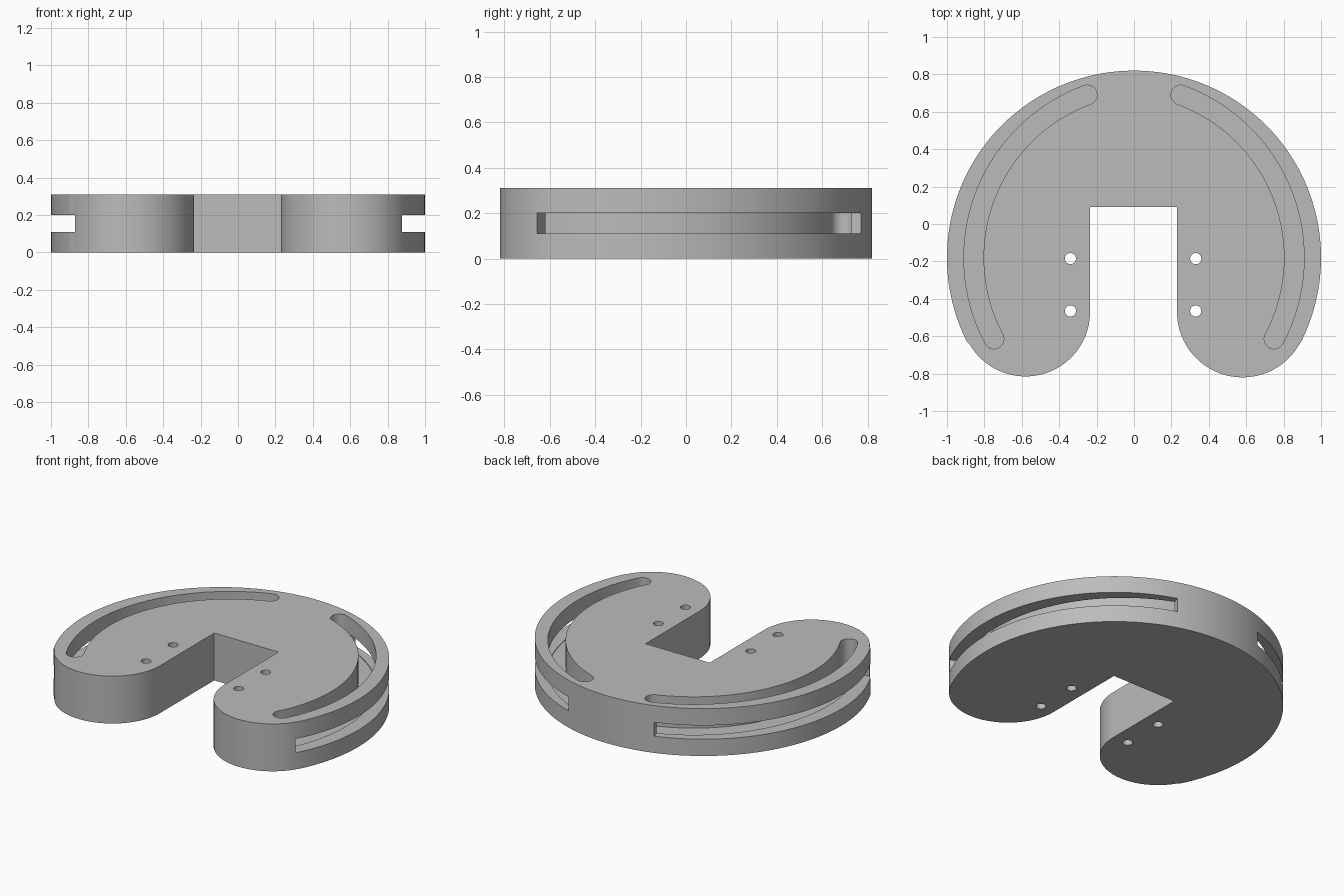
import bpy
import bmesh
from math import cos, sin, radians, pi

cube = bpy.data.objects.get("Cube")
if cube:
    bpy.data.objects.remove(cube, do_unlink=True)

HEIGHT = 0.31
CENTRE = (0, -0.18)
LOBE = (0.58, -0.47)
SLOT_CENTRE_X, SLOT_RADIUS, SLOT_HALF = -0.07, 0.927, 0.0525
SLOT_START, SLOT_END = -28, 69.8

grey = bpy.data.materials.new("plain_grey")
grey.use_nodes = True
colour = (0.5, 0.5, 0.5, 1)
grey.diffuse_color = colour
grey.node_tree.nodes["Principled BSDF"].inputs["Base Color"].default_value = colour


def arc(cx, cy, r, start, end, steps):
    angles = [radians(start + (end - start) * i / steps) for i in range(steps + 1)]
    return [(cx + r * cos(a), cy + r * sin(a)) for a in angles]


def prism(name, outline, z0, z1):
    """Extrude a closed outline between two heights."""
    bm = bmesh.new()
    face = bm.faces.new([bm.verts.new((x, y, z0)) for x, y in outline])
    top = bmesh.ops.extrude_face_region(bm, geom=[face])["geom"]
    verts = [v for v in top if isinstance(v, bmesh.types.BMVert)]
    bmesh.ops.translate(bm, verts=verts, vec=(0, 0, z1 - z0))
    bmesh.ops.recalc_face_normals(bm, faces=bm.faces)
    mesh = bpy.data.meshes.new(name)
    bm.to_mesh(mesh)
    bm.free()
    mesh.materials.append(grey)
    obj = bpy.data.objects.new(name, mesh)
    bpy.context.collection.objects.link(obj)
    return obj


def cut(target, cutter):
    """Subtract the cutter and discard it."""
    cutter.hide_render = True
    mod = target.modifiers.new("cut", "BOOLEAN")
    mod.operation = "DIFFERENCE"
    mod.solver = "EXACT"
    mod.object = cutter
    bpy.context.view_layer.objects.active = target
    bpy.ops.object.modifier_apply(modifier=mod.name)
    bpy.data.objects.remove(cutter, do_unlink=True)


# Horseshoe body: large round back, two rounded lobes, square notch between
notch_left, notch_right, notch_back = -0.235, 0.23, 0.09
tangent = 26.6
outline = arc(*CENTRE, 1, -tangent, 180 + tangent, 128)
outline += arc(-LOBE[0], LOBE[1], LOBE[0] + notch_left, 180 + tangent, 360, 40)[1:]
outline += [(notch_left, notch_back), (notch_right, notch_back)]
outline += arc(*LOBE, LOBE[0] - notch_right, 180, 360 - tangent, 40)[:-1]
body = prism("horseshoe_body", outline, 0, HEIGHT)

# Curved slot from the top, with round ends
cx, cy = SLOT_CENTRE_X, CENTRE[1]
ends = [arc(cx, cy, SLOT_RADIUS, a, a, 1)[0] for a in (SLOT_START, SLOT_END)]
slot = arc(cx, cy, SLOT_RADIUS + SLOT_HALF, SLOT_START, SLOT_END, 64)
slot += arc(*ends[1], SLOT_HALF, SLOT_END, SLOT_END + 180, 16)[1:]
slot += arc(cx, cy, SLOT_RADIUS - SLOT_HALF, SLOT_END, SLOT_START, 64)[1:]
slot += arc(*ends[0], SLOT_HALF, SLOT_START + 180, SLOT_START + 360, 16)[1:-1]

# Side groove that opens the slot through the outer wall
groove = arc(*CENTRE, 1.1, -28.6, 72, 64)
groove += arc(cx, cy, SLOT_RADIUS, 67.8, -26.5, 64)

for side in (1, -1):
    mirrored = lambda pts: [(side * x, y) for x, y in pts]
    cut(body, prism("slot_cutter", mirrored(slot), 0.105, HEIGHT + 0.1))
    cut(body, prism("groove_cutter", mirrored(groove), 0.11, 0.2))

# Two through holes beside the notch on each side
for x in (-0.34, 0.33):
    for y in (-0.185, -0.465):
        hole = arc(x, y, 0.03, 0, 360, 24)[:-1]
        cut(body, prism("hole_cutter", hole, -0.1, HEIGHT + 0.1))

# Smooth curved walls, crisp rims
for obj in bpy.context.selected_objects:
    obj.select_set(False)
body.select_set(True)
bpy.context.view_layer.objects.active = body
bpy.ops.object.shade_smooth_by_angle(angle=pi / 6)
